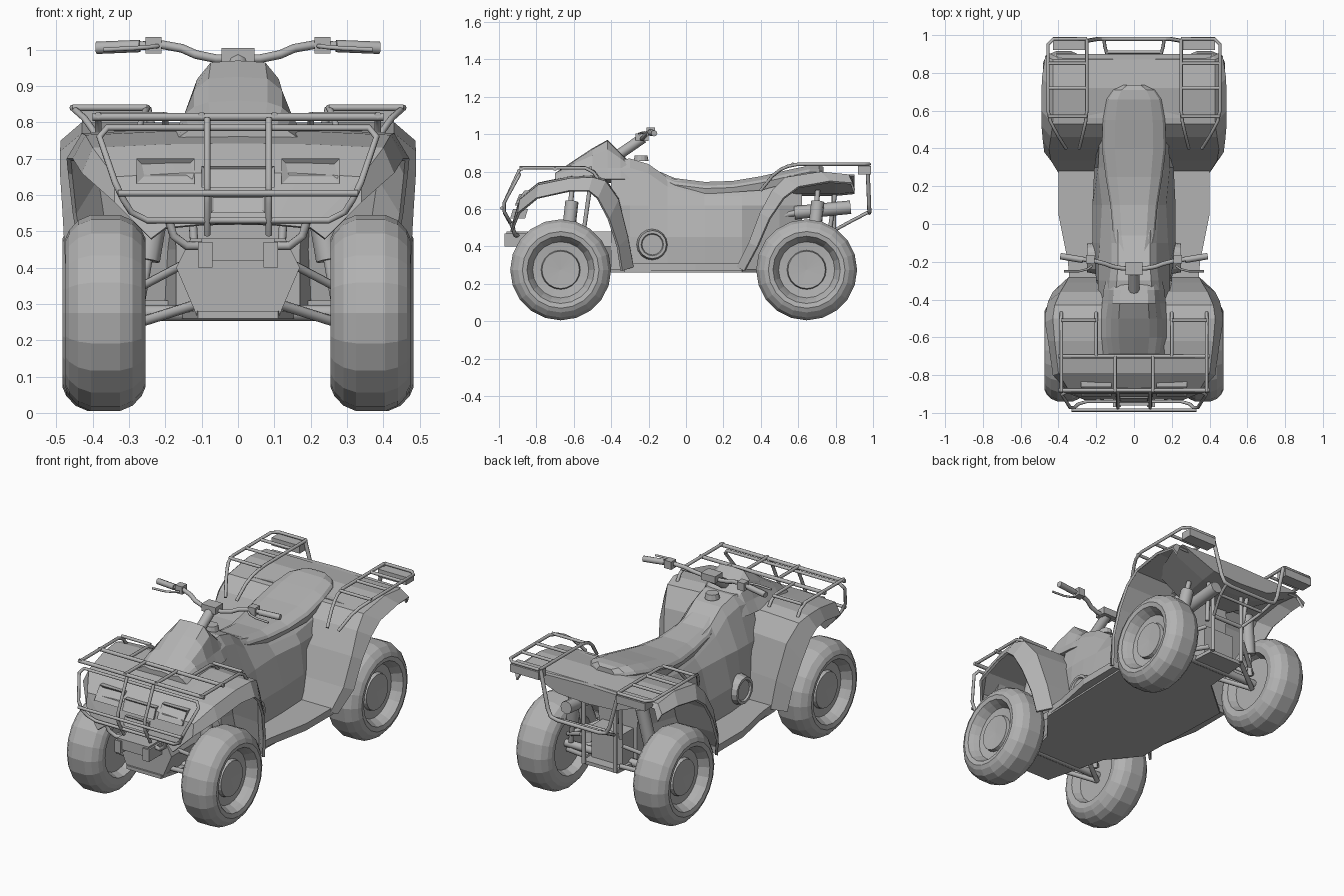
import bpy, bmesh, math
from mathutils import Vector, Matrix

if "Cube" in bpy.data.objects:
    bpy.data.objects.remove(bpy.data.objects["Cube"], do_unlink=True)

grey = bpy.data.materials.new("plain_grey")
grey.use_nodes = True
grey.diffuse_color = (.45, .45, .45, 1)
grey.node_tree.nodes["Principled BSDF"].inputs["Base Color"].default_value = grey.diffuse_color


def add_mesh(name, mesh):
    """Link a mesh as a named object with the body colour."""
    mesh.materials.clear()
    mesh.materials.append(grey)
    ob = bpy.data.objects.new(name, mesh)
    bpy.context.collection.objects.link(ob)
    return ob


def finish(name, bm):
    bmesh.ops.recalc_face_normals(bm, faces=bm.faces[:])
    mesh = bpy.data.meshes.new(name)
    bm.to_mesh(mesh)
    bm.free()
    return add_mesh(name, mesh)


def skin(name, rows, closed=True, thickness=0):
    """Bridge half sections (from x = 0 outward), mirrored across the middle."""
    bm, rings = bmesh.new(), []
    for row in rows:
        other = [(-x, y, z) for x, y, z in reversed(row[1:-1] if closed else row[1:])]
        rings.append([bm.verts.new(p) for p in other + list(row)])
    count = len(rings[0])
    for a, b in zip(rings, rings[1:]):
        for i in range(count if closed else count - 1):
            j = (i + 1) % count
            bm.faces.new((a[i], a[j], b[j], b[i]))
    if closed:
        bm.faces.new(rings[0])
        bm.faces.new(rings[-1])
    ob = finish(name, bm)
    if thickness:
        mod = ob.modifiers.new("thickness", "SOLIDIFY")
        mod.thickness = thickness


def slab(name, outline, bottom, top):
    """Flat plate from a half outline of (x, y)."""
    skin(name, [[(x, y, z) for x, y in outline] for z in (bottom, top)])


def box(name, low, high, inset=0, lean=0):
    """Box between two corners; inset sinks the front face, lean tips it back."""
    bm = bmesh.new()
    low, high = Vector(low), Vector(high)
    bmesh.ops.create_cube(bm, size=1, matrix=Matrix.Translation((low + high) / 2)
                          @ Matrix.Diagonal((*(high - low), 1)))
    for v in bm.verts:
        v.co.y += lean * (v.co.z - low.z)
    if inset:
        face = min(bm.faces, key=lambda f: f.calc_center_median().y)
        bmesh.ops.inset_region(bm, faces=[face], thickness=inset, depth=-inset * .5)
    finish(name, bm)


def pair(name, low, high, inset=0, lean=0):
    box("left_" + name, low, high, inset, lean)
    box("right_" + name, (-high[0], *low[1:]), (-low[0], *high[1:]), inset, lean)


def soften(points, cut=.03):
    """Chamfer the corners of a path."""
    pts = [Vector(p) for p in points]
    out = [pts[0]]
    for a, b, c in zip(pts, pts[1:], pts[2:]):
        for other in (a, c):
            gap = other - b
            out.append(b + gap.normalized() * min(cut, gap.length * .4))
    return out + [pts[-1]]


def tube(name, points, radius=.009, mirror=True):
    curve = bpy.data.curves.new(name, "CURVE")
    curve.dimensions = "3D"
    curve.bevel_depth, curve.bevel_resolution = radius, 2
    curve.use_fill_caps = True
    for side in ((1, -1) if mirror else (1,)):
        path = soften(points)
        spline = curve.splines.new("POLY")
        spline.points.add(len(path) - 1)
        for target, p in zip(spline.points, path):
            target.co = (p.x * side, p.y, p.z, 1)
    helper = bpy.data.objects.new(name + "_path", curve)
    mesh = bpy.data.meshes.new_from_object(helper)
    bpy.data.objects.remove(helper)
    add_mesh(name, mesh)


def crossbar(name, half, y, z, radius=.009):
    tube(name, [(-half, y, z), (half, y, z)], radius, mirror=False)


def lathe(name, profile, centre, side=1, sides=20):
    """Turn (x, radius) points about the sideways axis."""
    bm = bmesh.new()
    verts = [bm.verts.new((centre[0] * side + x * side, centre[1], centre[2] + r)) for x, r in profile]
    edges = [bm.edges.new(e) for e in zip(verts, verts[1:])]
    bmesh.ops.spin(bm, geom=verts + edges, cent=(0, *centre[1:]), axis=(1, 0, 0),
                   angle=math.tau, steps=sides)
    bmesh.ops.remove_doubles(bm, verts=bm.verts[:], dist=.0005)
    finish(name, bm)


# Wheels
tyre = [(.06, 0), (.065, .10), (.045, .105), (.05, .15), (.08, .165), (.105, .18), (.11, .205),
        (.1, .228), (.075, .255), (.04, .27), (-.04, .27), (-.075, .255), (-.1, .228), (-.11, .205),
        (-.105, .17), (-.06, .15), (-.06, 0)]
for end, x, y in (("front", .365, -.67), ("rear", .373, .645)):
    for label, side in (("left", 1), ("right", -1)):
        lathe(f"{end}_{label}_wheel", tyre, (x, y, .275), side)
    crossbar(end + "_axle", .34, y, .275, .022)


# Fender shells: crest (x, y, z) and lip (x, y, z) along the arch
def fender(name, arch, rise):
    rows = []
    for crest, lip in arch:
        x, y, z = crest
        rows.append([(0, y, z + rise), (x * .5, y, z + rise * .8), (x, y, z), lip])
    skin(name, rows, closed=False, thickness=.014)


fender("front_fender", [
    ((.20, -.93, .51), (.24, -.94, .48)), ((.34, -.89, .65), (.34, -.9, .58)),
    ((.40, -.79, .73), (.43, -.8, .66)), ((.42, -.62, .765), (.455, -.62, .70)),
    ((.43, -.5, .77), (.472, -.52, .70)), ((.42, -.43, .75), (.468, -.47, .66)),
    ((.39, -.36, .65), (.455, -.41, .55)), ((.36, -.31, .45), (.43, -.36, .40)),
    ((.345, -.28, .29), (.41, -.34, .27))], .012)
fender("rear_fender", [
    ((.40, .27, .29), (.42, .31, .27)), ((.44, .335, .42), (.475, .38, .40)),
    ((.45, .395, .58), (.483, .445, .55)), ((.44, .46, .70), (.49, .52, .66)),
    ((.43, .53, .77), (.49, .60, .72)), ((.43, .72, .80), (.488, .77, .75)),
    ((.43, .87, .785), (.47, .89, .74)), ((.42, .89, .76), (.45, .905, .70))], 0)

# Central body: y, top height, top width, middle width, low width
body = [(-.40, .86, .14, .19, .17), (-.30, .87, .13, .19, .2), (-.2, .84, .12, .19, .21),
        (-.1, .77, .12, .18, .22), (.1, .72, .13, .17, .22), (.3, .72, .16, .19, .21),
        (.5, .75, .16, .18, .14), (.62, .78, .13, .14, .12)]
skin("body", [[(0, y, top), (a * .7, y, top), (a, y, top - .05), (b, y, .62),
               (c, y, .45), (c, y, .28), (0, y, .28)] for y, top, a, b, c in body])

# Cowl: y, top height, width
cowl = [(-.70, .79, .12), (-.6, .86, .135), (-.5, .925, .135), (-.42, .97, .125), (-.35, .90, .12), (-.30, .85, .11)]
skin("cowl", [[(0, y, top), (w * .6, y, top - .005), (w * .9, y, top * .7 + .24),
               (w * 1.1, y, .82 if top > .84 else top - .01), (w * 1.35, y, .76), (0, y, .74)]
              for y, top, w in cowl])

# Seat: y, width, top, bottom
seat = [(-.14, .09, .80, .72), (-.06, .11, .765, .70), (.1, .125, .745, .68), (.25, .15, .75, .69),
        (.4, .17, .775, .70), (.55, .165, .81, .74), (.66, .145, .833, .77), (.71, .11, .833, .78),
        (.735, .06, .825, .79)]
skin("seat", [[(0, y, top), (w * .6, y, top), (w * .92, y, top - .02), (w, y, top - .035),
               (w * .95, y, low), (0, y, low)] for y, w, top, low in seat])

# Tail fascia under the rear deck, a shallow vee seen from behind
skin("tail_fascia", [[(0, y, .785), (w, y, .775), (w * .45, y, low), (0, y, low - .01)]
                     for y, w, low in ((.56, .3, .68), (.8, .40, .68), (.9, .41, .69))])

# Fuel cap and engine covers
bm = bmesh.new()
bmesh.ops.create_cone(bm, cap_ends=True, segments=12, radius1=.04, radius2=.034, depth=.03,
                      matrix=Matrix.Translation((0, -.24, .872)))
finish("fuel_cap", bm)
for label, side in (("left", 1), ("right", -1)):
    lathe(label + "_engine_cover", [(.04, 0), (.04, .055), (.05, .06), (.05, .075), (0, .085)],
          (.2, -.18, .41), side, 16)

# Belly, footboards and frame
slab("belly_plate", [(0, -.86), (.11, -.86), (.2, -.5), (.34, -.33), (.36, .3), (.13, .5), (.11, .78), (0, .78)],
     .26, .28)
slab("footboards", [(0, -.33), (.34, -.32), (.35, -.2), (.40, .05), (.40, .3), (0, .34)], .27, .31)
skin("front_gearbox", [[(0, y, .48), (.13, y, .48), (.17, y, .40), (.11, y, .26), (0, y, .26)]
                       for y in (-.85, -.38)])
box("rear_gearbox", (-.1, .45, .28), (.1, .72, .46))
box("front_bumper_block", (-.1, -.96, .42), (.1, -.82, .48))
pair("tow_mount", (.07, -.97, .40), (.11, -.84, .47))

# Headlights and grille
pair("headlight", (.12, -.912, .63), (.28, -.86, .70), .03, lean=.7)
box("grille", (-.1, -.915, .62), (.1, -.85, .68), .012, lean=.4)
box("lower_grille", (-.075, -.94, .55), (.075, -.86, .6), .01, lean=.3)

# Suspension
for end, y in (("front", -.67), ("rear", .645)):
    for dy in (-.12, .12):
        tube(end + "_lower_arm", [(.11, y + dy, .30), (.3, y, .24)], .014)
        tube(end + "_upper_arm", [(.13, y + dy, .42), (.3, y, .33)], .012)
    tube(end + "_shock_rod", [(.2, y + .06, .70), (.27, y + .02, .30)], .014)
    tube(end + "_shock_coil", [(.212, y + .06, .64), (.25, y + .035, .42)], .036)
    tube(end + "_frame_strut", [(.12, y + .12, .46), (.14, y + .16, .74)], .012)

# Rear subframe
tube("rear_frame_post", [(.1, .79, .69), (.1, .79, .27)], .012)
crossbar("rear_frame_crossbar", .1, .79, .49, .012)

# Exhaust
tube("muffler", [(.15, .58, .58), (.15, .88, .61)], .036, mirror=False)
tube("exhaust_pipe", [(.12, .4, .5), (.15, .52, .57), (.15, .6, .58)], .016, mirror=False)

# Front rack
tube("front_rack_side", [(.385, -.47, .76), (.385, -.51, .82), (.385, -.89, .82)])
tube("front_rack_inner", [(.2, -.47, .77), (.2, -.51, .82), (.2, -.70, .82)])
tube("front_rack_middle", [(.1, -.70, .82), (.1, -.89, .82)])
tube("front_rack_end", [(.2, -.51, .82), (.385, -.51, .82)])
for y in (-.70, -.88):
    crossbar("front_rack_crossbar", .4, y, .815, .011)

# Front bumper guard
tube("bumper_guard", [(0, -.89, .785), (.39, -.89, .785), (.33, -.985, .61), (.28, -.94, .53), (0, -.94, .53)])
crossbar("guard_crossbar", .33, -.985, .605)
tube("guard_upright", [(.085, -.89, .81), (.085, -.985, .605), (.085, -.92, .49)])
tube("guard_brace", [(.19, -.93, .53), (.17, -.92, .46), (.1, -.9, .46)], .012)

# Rear racks with tail lights
tube("rear_rack_outer", [(.36, .4, .70), (.41, .48, .80), (.455, .57, .84), (.455, .98, .84), (.25, .98, .84)])
tube("rear_rack_inner", [(.29, .4, .70), (.27, .48, .80), (.25, .57, .84), (.25, .98, .84)])
for y in (.57, .72, .85):
    tube("rear_rack_crossbar", [(.25, y, .84), (.455, y, .84)])
pair("tail_light", (.25, .92, .785), (.43, .99, .83))

# Rear guard
tube("rear_guard", [(.25, .97, .84), (.19, .98, .60), (.16, .98, .58), (0, .98, .58)], .011)
tube("rear_guard_strut", [(.16, .98, .585), (.15, .91, .55), (.1, .8, .49)])
crossbar("rear_guard_crossbar", .15, .91, .55)

# Handlebar and controls
tube("steering_column", [(0, -.36, .89), (0, -.23, .98)], .028, mirror=False)
box("handlebar_clamp", (-.045, -.27, .965), (.045, -.2, 1.005))
tube("handlebar", [(0, -.235, .975), (.09, -.235, .975), (.18, -.2, 1.015), (.39, -.17, 1.005)], .012)
tube("grip", [(.27, -.19, 1.01), (.39, -.17, 1.005)], .017)
tube("brake_lever", [(.22, -.22, 1.01), (.26, -.25, 1.005), (.37, -.25, 1.0)], .006)
pair("control_box", (.21, -.21, .99), (.255, -.165, 1.035))
